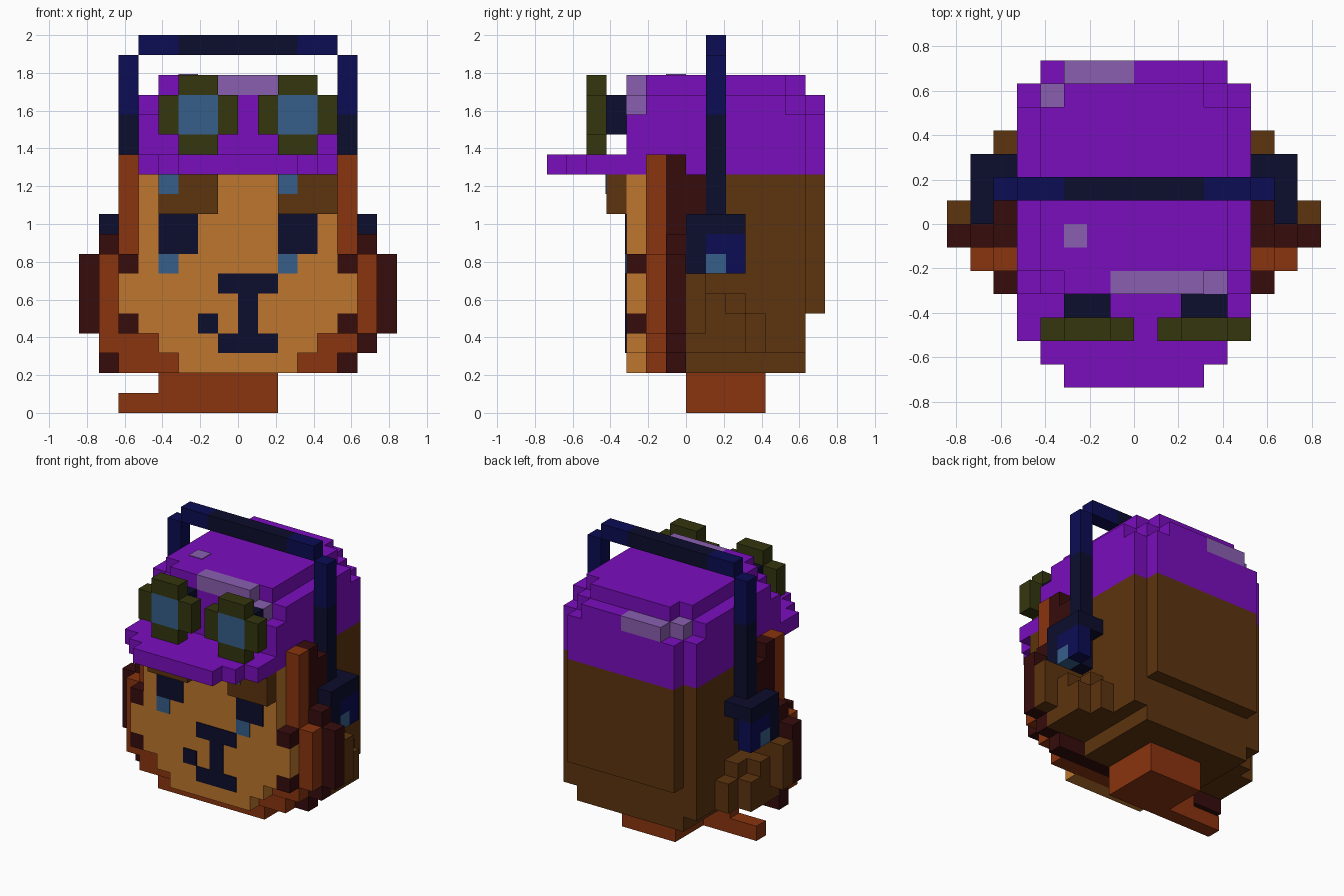
import bpy
import bmesh
from mathutils import Matrix, Vector

UNIT = 2 / 19  # edge of one building cube

default_cube = bpy.data.objects.get("Cube")
if default_cube:
    bpy.data.objects.remove(default_cube, do_unlink=True)


def linear(channel):
    return channel / 12.92 if channel <= 0.04045 else ((channel + 0.055) / 1.055) ** 2.4


def make_material(name, hex_code):
    colour = [linear(value / 255) for value in bytes.fromhex(hex_code)] + [1.0]
    material = bpy.data.materials.new(name)
    material.use_nodes = True
    material.diffuse_color = colour
    shader = material.node_tree.nodes["Principled BSDF"]
    shader.inputs["Base Color"].default_value = colour
    shader.inputs["Roughness"].default_value = 0.9
    return material


purple = make_material("cap purple", "7a0ebe")
lilac = make_material("highlight lilac", "8a5fb0")
olive = make_material("goggle olive", "34360f")
glass = make_material("glass blue", "365f8a")
ink = make_material("ink navy", "0c0d2d")
navy = make_material("bright navy", "0c0c54")
caramel = make_material("face caramel", "bd762e")
brown = make_material("fur brown", "5d340f")
rust = make_material("fur rust", "8a340f")
maroon = make_material("fur maroon", "360c0c")


def block(x, y, z):
    """One block, given as ranges in cube units."""
    return [(x, y, z)]


def wide(half, y, z):
    """A block centred on the middle plane."""
    return block((-half, half), y, z)


def pair(x, y, z):
    """A block and its mirror image."""
    return block(x, y, z) + block((-x[1], -x[0]), y, z)


def part(name, material, *groups):
    """Join several blocks into one named object."""
    bm = bmesh.new()
    for ranges in sum(groups, []):
        size = Vector([high - low for low, high in ranges]) * UNIT
        centre = Vector([low + high for low, high in ranges]) * UNIT / 2
        matrix = Matrix.Translation(centre) @ Matrix.Diagonal(size).to_4x4()
        bmesh.ops.create_cube(bm, size=1, matrix=matrix)
    mesh = bpy.data.meshes.new(name)
    bm.to_mesh(mesh)
    bm.free()
    mesh.materials.append(material)
    obj = bpy.data.objects.new(name, mesh)
    bpy.context.collection.objects.link(obj)
    return obj


# Neck with a thin trailing strand
strand = (0, 1)
part("neck", rust, wide(2, y=(0, 4), z=(0, 2)))
part("neck_strand", rust,
     block(x=(-4, -2), y=strand, z=(0, 2)),
     block(x=(-6, -4), y=strand, z=(0, 1)))

# Face, the front slice of the head
front = (-3, -2)
part("face", caramel,
     wide(5, front, z=(7, 12)), wide(6, front, z=(5, 7)),
     wide(5, front, z=(4, 5)), wide(4, front, z=(3, 4)),
     wide(3, front, z=(2, 3)))
part("cheek_tufts", maroon,
     pair((5, 6), front, z=(7, 8)), pair((5, 6), front, z=(4, 5)))

# Rust fur slice behind the face
slice_y = (-2, -1)
part("rust_fur", rust,
     wide(5, slice_y, z=(2, 12)),
     block((5, 6), slice_y, z=(3, 13)), block((-6, -5), slice_y, z=(2, 13)),
     block((6, 7), slice_y, z=(4, 8)), block((-7, -6), slice_y, z=(3, 8)))
part("jaw_tuft", rust, block((3, 5), (-2.02, -2), z=(2, 3)))

# Maroon fur slice, the widest one
slice_y = (-1, 0)
part("maroon_fur", maroon,
     wide(5, slice_y, z=(2, 12)), pair((5, 6), slice_y, z=(2, 13)),
     block((6, 7), slice_y, z=(3, 9)), block((-7, -6), slice_y, z=(2, 9)),
     pair((7, 8), slice_y, z=(4, 8)),
     pair((5, 6), y=(0, 1), z=(10, 12)))

# Back of the head and stepped side fur
part("head_back", brown,
     wide(5, y=(0, 6), z=(3, 12)), wide(4, y=(0, 6), z=(2, 3)),
     wide(4, y=(6, 7), z=(5, 12)))
part("side_fur", brown,
     pair((5, 6), y=(0, 4), z=(3, 5)), pair((5, 6), y=(0, 3), z=(5, 6)),
     pair((6, 7), y=(0, 3), z=(3, 5)), pair((6, 7), y=(0, 2), z=(5, 6)),
     pair((7, 8), y=(0, 1), z=(4, 7)), pair((5, 7), y=(0, 1), z=(6, 7)))

# Painted face marks as thin plates
paint = (-3.06, -3)
part("eyes", ink, pair((2, 4), paint, z=(8, 10)))
part("tears", glass,
     block((-4, -3), paint, z=(7, 8)), block((2, 3), paint, z=(7, 8)))
part("nose_and_mouth", ink,
     block((-1, 2), paint, z=(6, 7)), block((0, 1), paint, z=(4, 6)),
     block((-1, 2), paint, z=(3, 4)), block((-2, -1), paint, z=(4, 5)))

# Raised eyebrows, each with a blue corner
brow = (-4, -3)
for side, left in (("right", -4), ("left", 2)):
    part(side + "_eyebrow", brown, block((left, left + 3), brow, z=(10, 12)))
    part(side + "_eyebrow_drop", glass,
         block((left, left + 1), (-4.06, -4), z=(11, 12)))

# Cap with stepped crown and brim
part("cap_crown", purple,
     wide(5, y=(-3, 6), z=(12, 15)), wide(4, y=(6, 7), z=(12, 15)),
     wide(5, y=(-2, 5), z=(15, 16)), block((-4, 3), front, z=(15, 16)),
     block((-3, 4), y=(5, 6), z=(15, 16)), block((0, 3), y=(6, 7), z=(15, 16)),
     wide(4, y=(-2, 5), z=(16, 17)), wide(3, y=(5, 6), z=(16, 17)),
     block((-3, -1), front, z=(16, 17)))
part("cap_brim", purple,
     wide(5, y=(-5, -3), z=(12, 13)), wide(4, y=(-6, -5), z=(12, 13)),
     wide(3, y=(-7, -6), z=(12, 13)))
part("cap_highlights", lilac,
     block((-1, 3), front, z=(16, 17)), block((3, 4), front, z=(15, 16)),
     block((-3, 0), y=(6, 7), z=(15, 16)), block((-4, -3), y=(5, 6), z=(15, 16)),
     block((-3, -2), y=(-1, 0), z=(17, 17.04)))

# Goggles: rim, lens and mount on each side
rim = (-5, -4)
for side, left in (("right", -4), ("left", 1)):
    inner, outer = left + 1, left + 3
    part(side + "_goggle_rim", olive,
         block((inner, outer), rim, z=(16, 17)),
         block((inner, outer), rim, z=(13, 14)),
         block((left, inner), rim, z=(14, 16)),
         block((outer, outer + 1), rim, z=(14, 16)))
    part(side + "_goggle_lens", glass, block((inner, outer), rim, z=(14, 16)))
    part(side + "_goggle_mount", ink, block((inner, outer), brow, z=(14, 16)))

# Headphones: band, arms and cups
band = (1, 2)
part("headband_middle", ink, wide(3, band, z=(18, 19)))
part("headband_ends", navy,
     pair((3, 5), band, z=(18, 19)), pair((5, 6), band, z=(15, 18)))
part("headband_arms", ink, pair((5, 6), band, z=(10, 15)))
part("ear_cups", ink,
     pair((5, 7), y=(0, 3), z=(9, 10)), pair((6, 7), y=(0, 1), z=(7, 9)),
     pair((5, 6), y=(0, 2), z=(7, 9)))
part("ear_cup_pads", navy,
     pair((6, 7), band, z=(8, 9)), pair((6, 7), y=(2, 3), z=(7, 9)))
part("ear_cup_lights", glass, pair((6, 7), band, z=(7, 8)))
